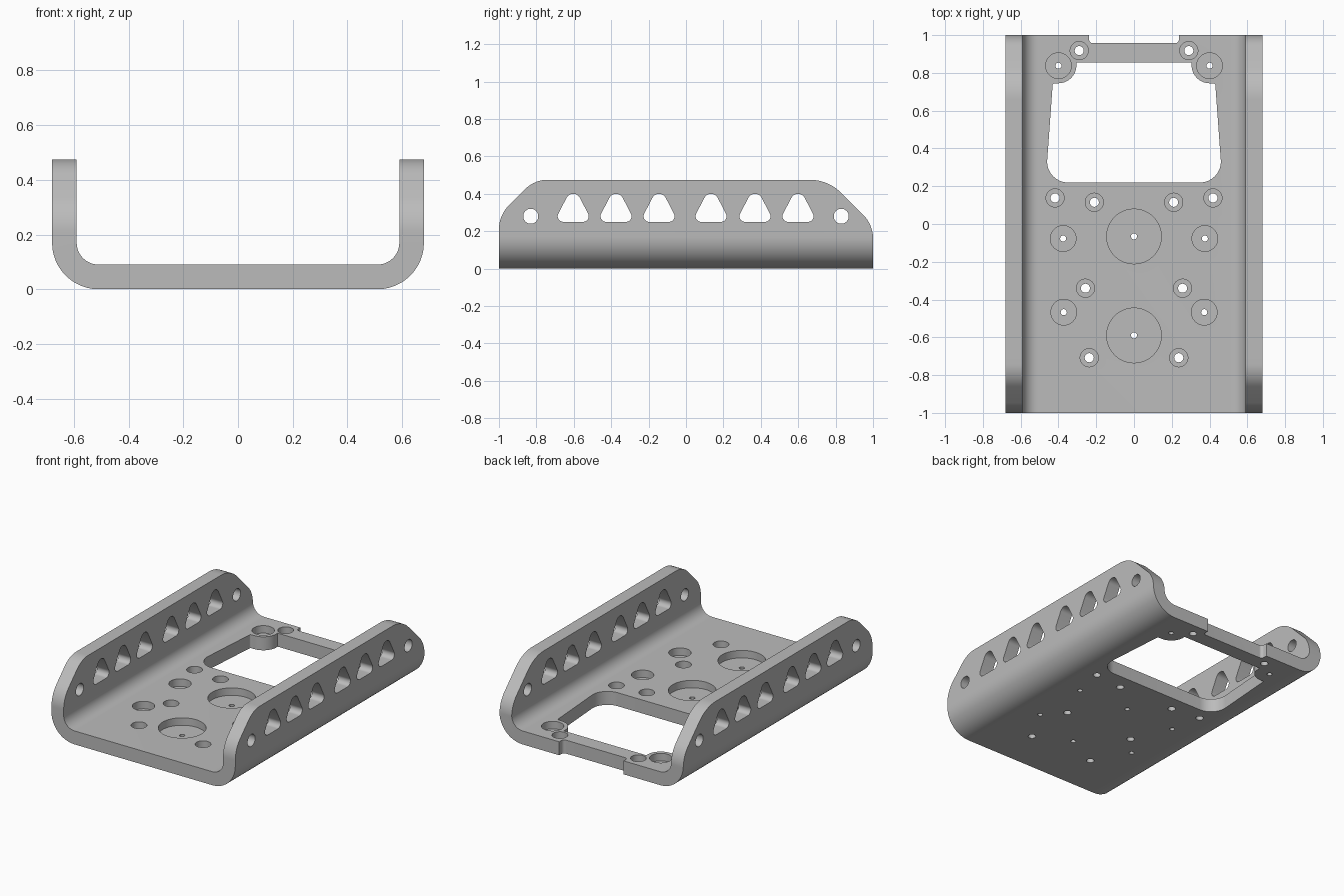
import bpy, bmesh, math
from mathutils import Vector, Matrix

cube = bpy.data.objects.get("Cube")
if cube:
    bpy.data.objects.remove(cube)

grey = bpy.data.materials.new("plain grey")
grey.use_nodes = True
colour = (0.5, 0.5, 0.5, 1)
grey.diffuse_color = colour
grey.node_tree.nodes["Principled BSDF"].inputs["Base Color"].default_value = colour


def rounded(corners, steps=12):
    """Outline from (x, y, radius) corners, each replaced by a fillet arc."""
    out = []
    for i, (x, y, r) in enumerate(corners):
        p = Vector((x, y))
        if r == 0:
            out.append(p)
            continue
        a = (Vector(corners[i - 1][:2]) - p).normalized()
        b = (Vector(corners[(i + 1) % len(corners)][:2]) - p).normalized()
        half = math.acos(max(-1, min(1, a.dot(b)))) / 2
        centre = p + (a + b).normalized() * r / math.sin(half)
        t = r / math.tan(half)
        d0, d1 = p + a * t - centre, p + b * t - centre
        a0 = math.atan2(d0.y, d0.x)
        turn = math.atan2(d0.x * d1.y - d0.y * d1.x, d0.dot(d1))
        out += [centre + r * Vector((math.cos(a0 + turn * k / steps),
                                     math.sin(a0 + turn * k / steps)))
                for k in range(steps + 1)]
    return out


def arc(cx, cy, r, start, end, steps=12):
    angles = [math.radians(start + (end - start) * k / steps) for k in range(steps + 1)]
    return [Vector((cx + r * math.cos(a), cy + r * math.sin(a))) for a in angles]


def circle(cx, cy, r):
    return arc(cx, cy, r, 0, 360, 48)[:-1]


# How an outline (u, v) and a depth w map to x, y, z
PLACE = {"x": lambda u, v, w: (w, u, v),
         "y": lambda u, v, w: (u, w, v),
         "z": lambda u, v, w: (u, v, w)}


def prisms(name, outlines, axis, low, high):
    """One object holding an extruded solid for every outline."""
    bm = bmesh.new()
    for pts in outlines:
        rings = [[bm.verts.new(PLACE[axis](p.x, p.y, w)) for p in pts] for w in (low, high)]
        bm.faces.new(rings[0])
        bm.faces.new(rings[1])
        n = len(pts)
        for i in range(n):
            j = (i + 1) % n
            bm.faces.new((rings[0][i], rings[0][j], rings[1][j], rings[1][i]))
    bmesh.ops.recalc_face_normals(bm, faces=bm.faces)
    mesh = bpy.data.meshes.new(name)
    bm.to_mesh(mesh)
    bm.free()
    obj = bpy.data.objects.new(name, mesh)
    bpy.context.collection.objects.link(obj)
    return obj


# Channel: U-shaped section running front to back
W, WALL, FLOOR = 0.68, 0.09, 0.09
section = [(-W, 0.6, 0), (-W, 0, 0.17), (W, 0, 0.17), (W, 0.6, 0),
           (W - WALL, 0.6, 0), (W - WALL, FLOOR, 0.08),
           (WALL - W, FLOOR, 0.08), (WALL - W, 0.6, 0)]
channel = prisms("channel_bracket", [rounded(section)], "y", -1.1, 1.1)
channel.data.materials.append(grey)

# Side silhouette of the walls
side = [(-1, -0.1, 0), (1, -0.1, 0), (1, 0.235, 0.18), (0.76, 0.475, 0.24),
        (-0.81, 0.475, 0.17), (-1, 0.285, 0.18)]
silhouette = prisms("side_silhouette", [rounded(side)], "x", -1, 1)

# Triangular windows and round end holes through both walls
wall_cuts = [circle(y, 0.28, 0.04) for y in (-0.83, 0.83)]
for y in (-0.603, -0.374, -0.144, 0.134, 0.369, 0.599):
    wall_cuts.append(arc(y + 0.053, 0.28, 0.03, -90, 27) + arc(y, 0.36, 0.04, 27, 153)
                     + arc(y - 0.053, 0.28, 0.03, 153, 270))
wall_holes = prisms("wall_holes", wall_cuts, "x", -1, 1)

# Floor window, rounded around the rear bosses, and the rear notch
half = [(0.305, 0.855, 0), (0.305, 0.745, 0.095), (0.43, 0.745, 0.01), (0.468, 0.22, 0.11)]
window = half + [(-x, y, r) for x, y, r in reversed(half)]
notch = [(-0.238, 1.2, 0), (-0.238, 0.957, 0.02), (0.238, 0.957, 0.02), (0.238, 1.2, 0)]
openings = prisms("floor_openings", [rounded(window), rounded(notch)], "z", -0.2, 0.3)

# Counterbored screw holes: mirrored pairs, plus two large centre pockets
pockets, bores = [], []


def screw(x, y, pocket, bore):
    for s in ((-1, 1) if x else (1,)):
        pockets.append(circle(s * x, y, pocket))
        bores.append(circle(s * x, y, bore))


for x, y in ((0.29, 0.918), (0.418, 0.138), (0.21, 0.115), (0.257, -0.34), (0.237, -0.708)):
    screw(x, y, 0.048, 0.024)
for x, y in ((0.4, 0.838), (0.375, -0.077), (0.372, -0.467)):
    screw(x, y, 0.068, 0.016)
for y in (-0.066, -0.59):
    screw(0, y, 0.145, 0.016)
pocket_cut = prisms("screw_pockets", pockets, "z", FLOOR - 0.05, 0.3)
bore_cut = prisms("screw_bores", bores, "z", -0.2, 0.3)

# Combine, then keep only the finished bracket
cutters = [silhouette, wall_holes, openings, pocket_cut, bore_cut]
for c in cutters:
    c.hide_render = True
    mod = channel.modifiers.new(c.name, "BOOLEAN")
    mod.operation = "INTERSECT" if c is silhouette else "DIFFERENCE"
    mod.solver = "EXACT"
    mod.object = c
bpy.context.view_layer.update()
graph = bpy.context.evaluated_depsgraph_get()
channel.data = bpy.data.meshes.new_from_object(channel.evaluated_get(graph))
channel.modifiers.clear()
for c in cutters:
    bpy.data.objects.remove(c)

if not channel.data.materials:
    channel.data.materials.append(grey)
for o in bpy.context.selected_objects:
    o.select_set(False)
channel.select_set(True)
bpy.context.view_layer.objects.active = channel
bpy.ops.object.shade_smooth_by_angle(angle=math.radians(25))
